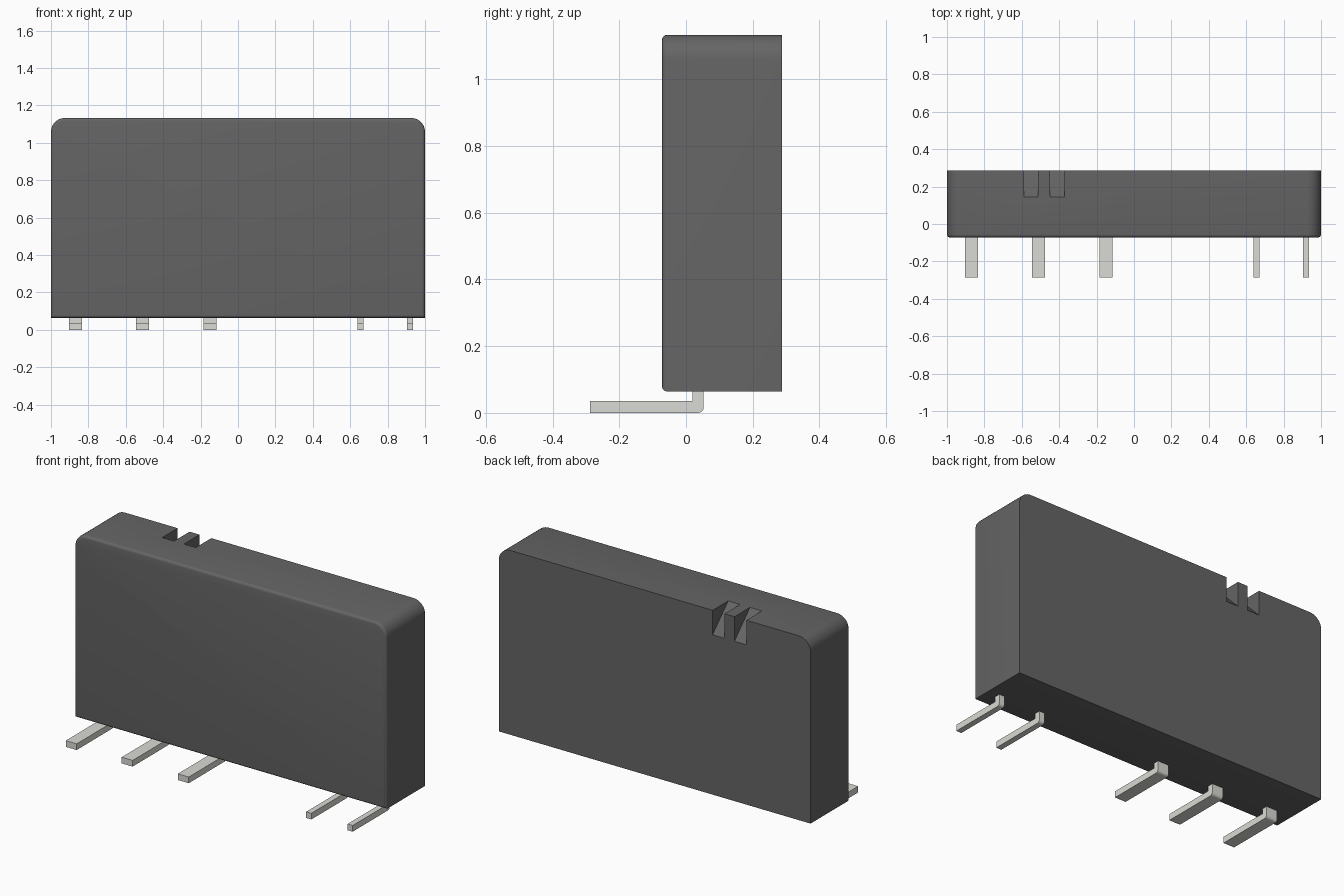
import bpy, bmesh, math
from mathutils import Vector

if "Cube" in bpy.data.objects:
    bpy.data.objects.remove(bpy.data.objects["Cube"])


def material(name, rgb):
    m = bpy.data.materials.new(name)
    m.diffuse_color = (*rgb, 1)
    m.use_nodes = True
    m.node_tree.nodes["Principled BSDF"].inputs["Base Color"].default_value = m.diffuse_color
    return m


def prism(name, profile, depth, mat=None, bevel=None):
    """Extrude a closed 3D profile by depth; bevel = (edge test, width, segments)."""
    bm = bmesh.new()
    face = bm.faces.new([bm.verts.new(p) for p in profile])
    out = bmesh.ops.extrude_face_region(bm, geom=[face])
    moved = [v for v in out["geom"] if isinstance(v, bmesh.types.BMVert)]
    bmesh.ops.translate(bm, vec=Vector(depth), verts=moved)
    bmesh.ops.recalc_face_normals(bm, faces=bm.faces)
    if bevel:
        test, width, segs = bevel
        edges = [e for e in bm.edges if all(test(v.co) for v in e.verts)]
        bmesh.ops.bevel(bm, geom=edges, offset=width, segments=segs,
                        profile=0.5, affect='EDGES')
    mesh = bpy.data.meshes.new(name)
    bm.to_mesh(mesh)
    bm.free()
    obj = bpy.data.objects.new(name, mesh)
    bpy.context.collection.objects.link(obj)
    if mat:
        mesh.materials.append(mat)
    return obj


def select(obj):
    bpy.ops.object.select_all(action='DESELECT')
    obj.select_set(True)
    bpy.context.view_layer.objects.active = obj


def arc(cx, cz, r, a0, a1, n):
    angles = [math.radians(a0 + (a1 - a0) * i / n) for i in range(n + 1)]
    return [(cx + r * math.cos(a), cz + r * math.sin(a)) for a in angles]


plastic = material("dark_plastic", (0.13, 0.13, 0.13))
metal = material("pin_metal", (0.7, 0.7, 0.66))

FRONT, BACK, BOTTOM, TOP, R = -0.072, 0.287, 0.064, 1.133, 0.075

# Case: rounded top corners, small fillet around the front face
outline = ([(-1, BOTTOM), (1, BOTTOM)]
           + arc(1 - R, TOP - R, R, 0, 90, 10)
           + arc(R - 1, TOP - R, R, 90, 180, 10))
case = prism("case", [(x, FRONT, z) for x, z in outline],
             (0, BACK - FRONT, 0), plastic,
             (lambda co: co.y < FRONT + 1e-4, 0.016, 4))

# Two wedge-shaped slots in the top back edge
e = 0.02
for x in (-0.588, -0.448):
    wedge = [(0.145 - e, TOP + e), (BACK + e, TOP + e), (BACK + e, TOP - 0.142 - e)]
    cutter = prism("slot_cutter", [(x, y, z) for y, z in wedge], (0.076, 0, 0))
    cutter.hide_render = True
    select(case)
    mod = case.modifiers.new("slot", 'BOOLEAN')
    mod.operation, mod.solver, mod.object = 'DIFFERENCE', 'EXACT', cutter
    bpy.ops.object.modifier_apply(modifier=mod.name)
    bpy.data.objects.remove(cutter)

select(case)
bpy.ops.object.shade_smooth_by_angle(angle=math.radians(30))

# Bent flat pins: three wide, two narrow
bend = ([(-0.287, 0.036), (-0.287, 0)]
        + arc(0.037, 0.016, 0.016, -90, 0, 5)
        + [(0.053, BOTTOM + 0.002), (0.02, BOTTOM + 0.002), (0.02, 0.036)])
pins = [(-0.869, 0.07), (-0.51, 0.07), (-0.15, 0.07), (0.655, 0.033), (0.92, 0.033)]
for i, (x, w) in enumerate(pins, 1):
    pin = prism(f"pin_{i}", [(x - w / 2, y, z) for y, z in bend], (w, 0, 0), metal)
    select(pin)
    bpy.ops.object.shade_smooth_by_angle(angle=math.radians(30))
